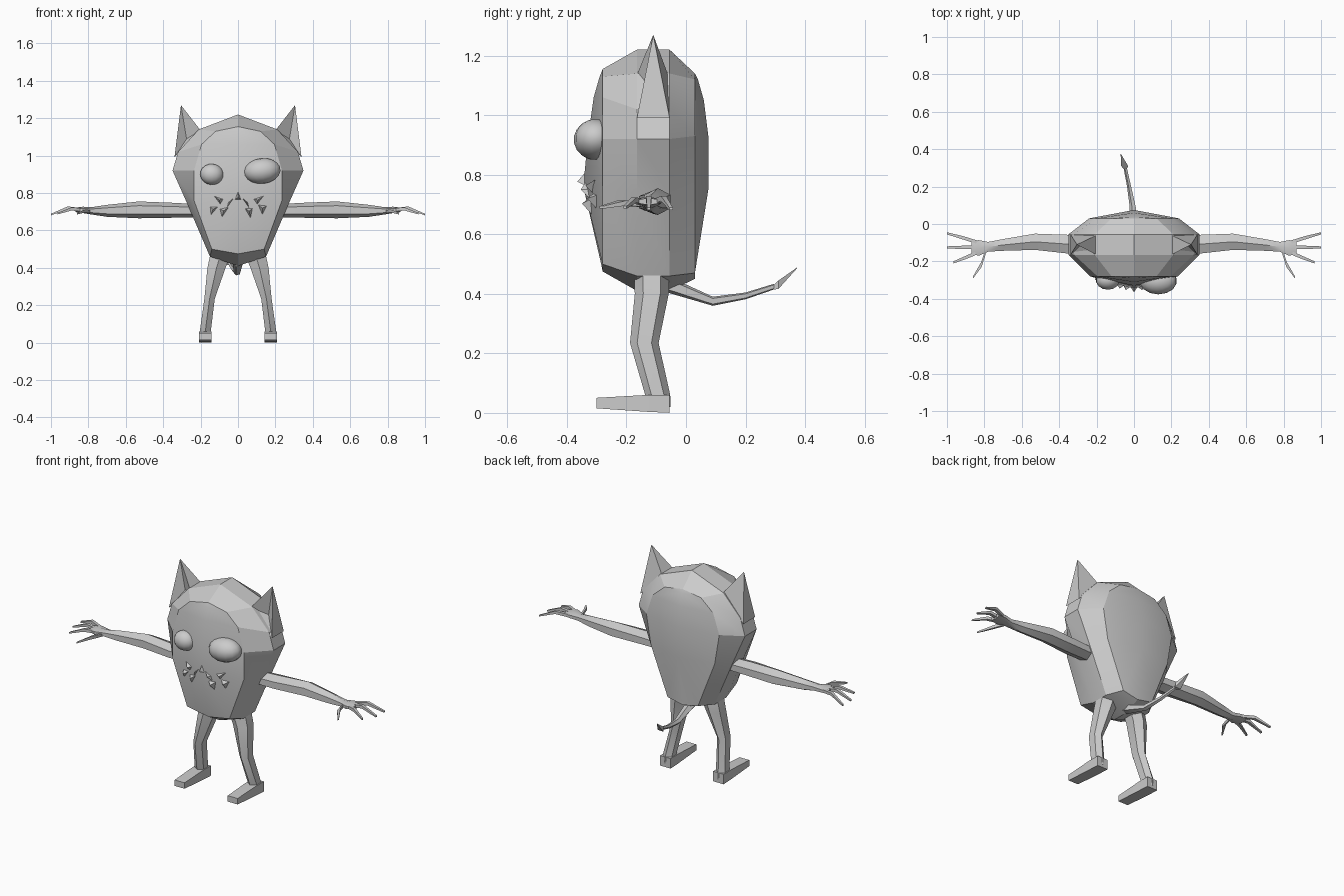
import bpy, bmesh, math
from mathutils import Vector, Matrix

cube = bpy.data.objects.get("Cube")
if cube:
    bpy.data.objects.remove(cube)

grey = bpy.data.materials.new("plain grey")
grey.use_nodes = True
colour = (0.6, 0.6, 0.6, 1)
grey.diffuse_color = colour
grey.node_tree.nodes["Principled BSDF"].inputs["Base Color"].default_value = colour


def finish(name, bm, smooth=35):
    bmesh.ops.recalc_face_normals(bm, faces=bm.faces)
    mesh = bpy.data.meshes.new(name)
    bm.to_mesh(mesh)
    bm.free()
    mesh.materials.append(grey)
    obj = bpy.data.objects.new(name, mesh)
    bpy.context.collection.objects.link(obj)
    bpy.ops.object.select_all(action='DESELECT')
    obj.select_set(True)
    bpy.context.view_layer.objects.active = obj
    if smooth:
        bpy.ops.object.shade_smooth_by_angle(angle=math.radians(smooth))
    return obj


def bridge(bm, a, b):
    for i in range(len(a)):
        j = (i + 1) % len(a)
        bm.faces.new((a[i], a[j], b[j], b[i]))


def limb(name, axis, stations, sides=6, side=1):
    """Loft rings along an axis; a station is (centre, radius, radius)."""
    u, v = [k for k in range(3) if k != axis]
    bm = bmesh.new()
    rings = []
    for centre, ru, rv in stations:
        ring = []
        for k in range(sides):
            t = math.tau * (k + 0.5) / sides
            p = Vector(centre)
            p[u] += ru * math.cos(t)
            p[v] += rv * math.sin(t)
            p.x *= side
            ring.append(bm.verts.new(p))
        rings.append(ring)
    for a, b in zip(rings, rings[1:]):
        bridge(bm, a, b)
    bm.faces.new(rings[0])
    bm.faces.new(rings[-1])
    return finish(name, bm)


# Body: front outline, two wide outlines and back outline, then domed ends
face_half = [(0, 1.155), (.12, 1.13), (.195, 1.06), (.235, .92), (.235, .76), (.14, .50), (0, .475)]
wide_half = [(0, 1.22), (.21, 1.14), (.32, 1.02), (.35, .92), (.27, .74), (.15, .46), (0, .41)]
back_half = [(0, 1.14), (.12, 1.12), (.20, 1.05), (.24, .93), (.21, .75), (.10, .47), (0, .45)]
bm = bmesh.new()
rings = []
for half, y in ((face_half, -.28), (wide_half, -.165), (wide_half, -.055), (back_half, .03)):
    points = half + [(-x, z) for x, z in half[-2:0:-1]]
    rings.append([bm.verts.new((x, y, z)) for x, z in points])
for a, b in zip(rings, rings[1:]):
    bridge(bm, a, b)
for ring, depths in ((rings[0], (-.29, -.31, -.33, -.345, -.285)),
                     (rings[-1], (.04, .06, .075, .075, .03))):
    n = len(ring)
    middle = [bm.verts.new((0, d, ring[i + 1].co.z)) for i, d in enumerate(depths)]
    column = [ring[0]] + middle + [ring[n // 2]]
    for i in range(n // 2):
        for k in (1, -1):
            quad = (column[i], ring[i * k], ring[(i + 1) * k], column[i + 1])
            bm.faces.new(list(dict.fromkeys(quad)))
finish("body", bm, 22)

for side, word in ((1, "left"), (-1, "right")):
    # Ear: pyramid with a hollowed front
    bm = bmesh.new()
    inner_f, inner_b, outer_b, outer_f, tip, hollow = [
        bm.verts.new((side * x, y, z)) for x, y, z in (
            (.20, -.165, 1.135), (.20, -.06, 1.135), (.34, -.055, .99),
            (.34, -.165, .99), (.305, -.11, 1.27), (.275, -.105, 1.09))]
    for face in ((inner_f, inner_b, tip), (inner_b, outer_b, tip), (outer_b, outer_f, tip),
                 (outer_f, hollow, tip), (hollow, inner_f, tip), (outer_f, inner_f, hollow),
                 (inner_f, outer_f, outer_b, inner_b)):
        bm.faces.new(face)
    finish(word + "_ear", bm, 0)

    # Arm and palm
    limb(word + "_arm", 0, [
        ((.20, -.11, .705), .055, .035), ((.35, -.108, .708), .058, .04),
        ((.53, -.095, .71), .05, .045), ((.70, -.112, .705), .036, .032),
        ((.78, -.122, .705), .03, .02), ((.83, -.128, .71), .048, .017),
        ((.87, -.125, .71), .04, .012)], side=side)

    # Fingers and thumb
    for name, start, mid, end in (
            ("back_finger", (.83, -.10, .71), (.91, -.075, .72), (1, -.05, .685)),
            ("middle_finger", (.83, -.125, .71), (.91, -.125, .72), (1, -.125, .685)),
            ("front_finger", (.83, -.15, .71), (.89, -.175, .715), (.965, -.205, .69)),
            ("thumb", (.79, -.135, .70), (.815, -.215, .705), (.86, -.285, .69))):
        wide = .022 if name == "thumb" else .013
        limb(word + "_" + name, 0, [(start, wide, .012), (mid, wide, .012), (end, .008, .006)],
             4, side)

    # Leg and foot
    limb(word + "_leg", 2, [
        ((.09, -.115, .48), .065, .06), ((.115, -.115, .40), .056, .057),
        ((.152, -.14, .235), .032, .048), ((.175, -.095, .06), .034, .042),
        ((.175, -.09, .02), .034, .038)], 6, side)
    limb(word + "_foot", 1, [
        ((.175, -.055, .03), .049, .042), ((.175, -.13, .032), .049, .04),
        ((.175, -.30, .033), .046, .025)], 4, side)

# Tail with a pointed barb
limb("tail", 1, [
    ((0, -.07, .435), .03, .03), ((-.005, .09, .375), .018, .016),
    ((-.025, .20, .393), .012, .012), ((-.045, .295, .424), .01, .01)], 5)
limb("tail_barb", 1, [
    ((-.046, .29, .42), .008, .008), ((-.05, .31, .43), .026, .02),
    ((-.07, .373, .487), .002, .002)], 4)

# Bulging eyes of different sizes
for name, centre, size, tilt in (("left_eye", (.13, -.305, .918), (.10, .072, .068), -.12),
                                 ("right_eye", (-.14, -.30, .90), (.064, .052, .056), .1)):
    bm = bmesh.new()
    bmesh.ops.create_uvsphere(bm, u_segments=14, v_segments=9, radius=1)
    bmesh.ops.transform(bm, verts=bm.verts, matrix=Matrix.Translation(centre)
                        @ Matrix.Rotation(tilt, 4, 'Y') @ Matrix.Diagonal((*size, 1)))
    finish(name, bm, 45)

# Ragged snout and teeth: pointed wedges lying along the face
wedges = [((-.035, .75), (.035, .75), (0, .83)), ((-.06, .75), (0, .80), (-.07, .70)),
          ((.06, .75), (0, .80), (.07, .70)), ((-.15, .80), (-.06, .77), (-.09, .72)),
          ((.16, .80), (.06, .77), (.10, .72)), ((-.16, .735), (-.09, .735), (-.15, .67)),
          ((-.11, .72), (-.03, .74), (-.09, .655)), ((.02, .73), (.09, .73), (.07, .65)),
          ((.09, .75), (.17, .74), (.13, .67))]
for number, wedge in enumerate(wedges):
    bm = bmesh.new()
    ring = [bm.verts.new((x, -.32 + .26 * abs(x), z)) for x, z in wedge]
    cx = sum(x for x, z in wedge) / 3
    cz = sum(z for x, z in wedge) / 3
    peak = bm.verts.new((cx, -.365 + .26 * abs(cx), cz))
    bm.faces.new(ring)
    for i in range(3):
        bm.faces.new((ring[i], ring[i - 1], peak))
    finish("snout" if number == 0 else "tooth_%d" % number, bm, 0)
